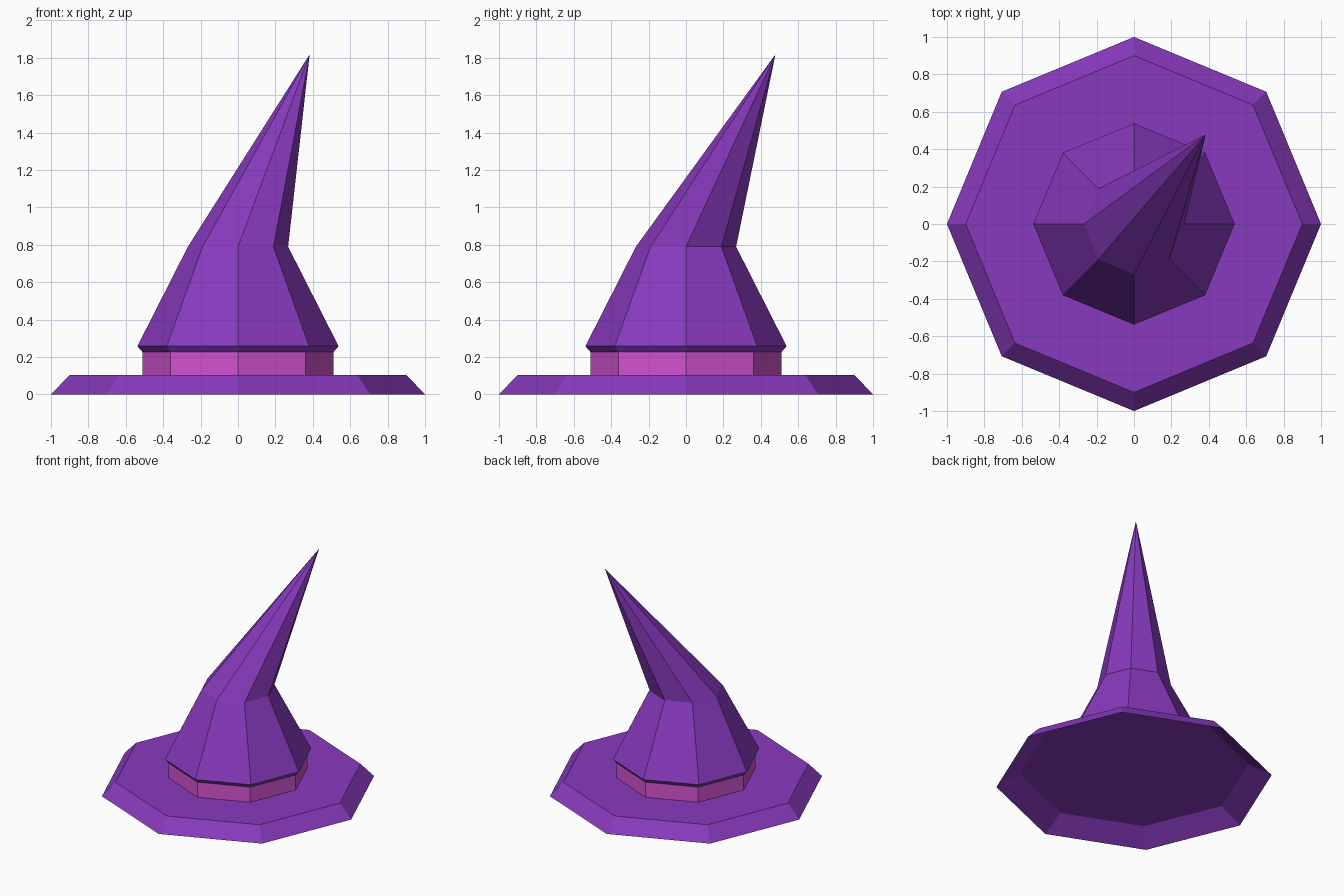
import bpy, bmesh, math

if "Cube" in bpy.data.objects:
    bpy.data.objects.remove(bpy.data.objects["Cube"])

SIDES = 8


def material(name, rgb):
    m = bpy.data.materials.new(name)
    m.diffuse_color = (*rgb, 1)
    m.use_nodes = True
    m.node_tree.nodes["Principled BSDF"].inputs["Base Color"].default_value = m.diffuse_color
    return m


purple = material("purple felt", (0.246, 0.042, 0.515))
pink = material("pink ribbon", (0.650, 0.088, 0.640))


def loft(name, profile, mat, tip=None):
    """Stack octagonal rings (radius, z), cap the ends, optionally close to a tip."""
    bm = bmesh.new()
    rings = []
    for r, z in profile:
        rings.append([bm.verts.new((r * math.cos(i * math.tau / SIDES),
                                    r * math.sin(i * math.tau / SIDES), z))
                      for i in range(SIDES)])
    for a, b in zip(rings, rings[1:]):
        for i in range(SIDES):
            j = (i + 1) % SIDES
            bm.faces.new((a[i], a[j], b[j], b[i]))
    bm.faces.new(rings[0][::-1])
    if tip:
        t = bm.verts.new(tip)
        for i in range(SIDES):
            bm.faces.new((rings[-1][i], rings[-1][(i + 1) % SIDES], t))
    else:
        bm.faces.new(rings[-1])
    me = bpy.data.meshes.new(name)
    bm.to_mesh(me)
    bm.free()
    me.materials.append(mat)
    ob = bpy.data.objects.new(name, me)
    bpy.context.collection.objects.link(ob)
    return ob


# Wide brim, hollow underneath
loft("brim", [(0.83, 0.1), (1.0, 0.0), (0.9, 0.105)], purple)

# Ribbon between brim and crown
loft("hat_band", [(0.51, 0.105), (0.51, 0.226)], pink)

# Crown with a small lip, bending to an off-centre tip
loft("crown", [(0.51, 0.226), (0.538, 0.258), (0.268, 0.79)], purple,
     tip=(0.383, 0.478, 1.818))
